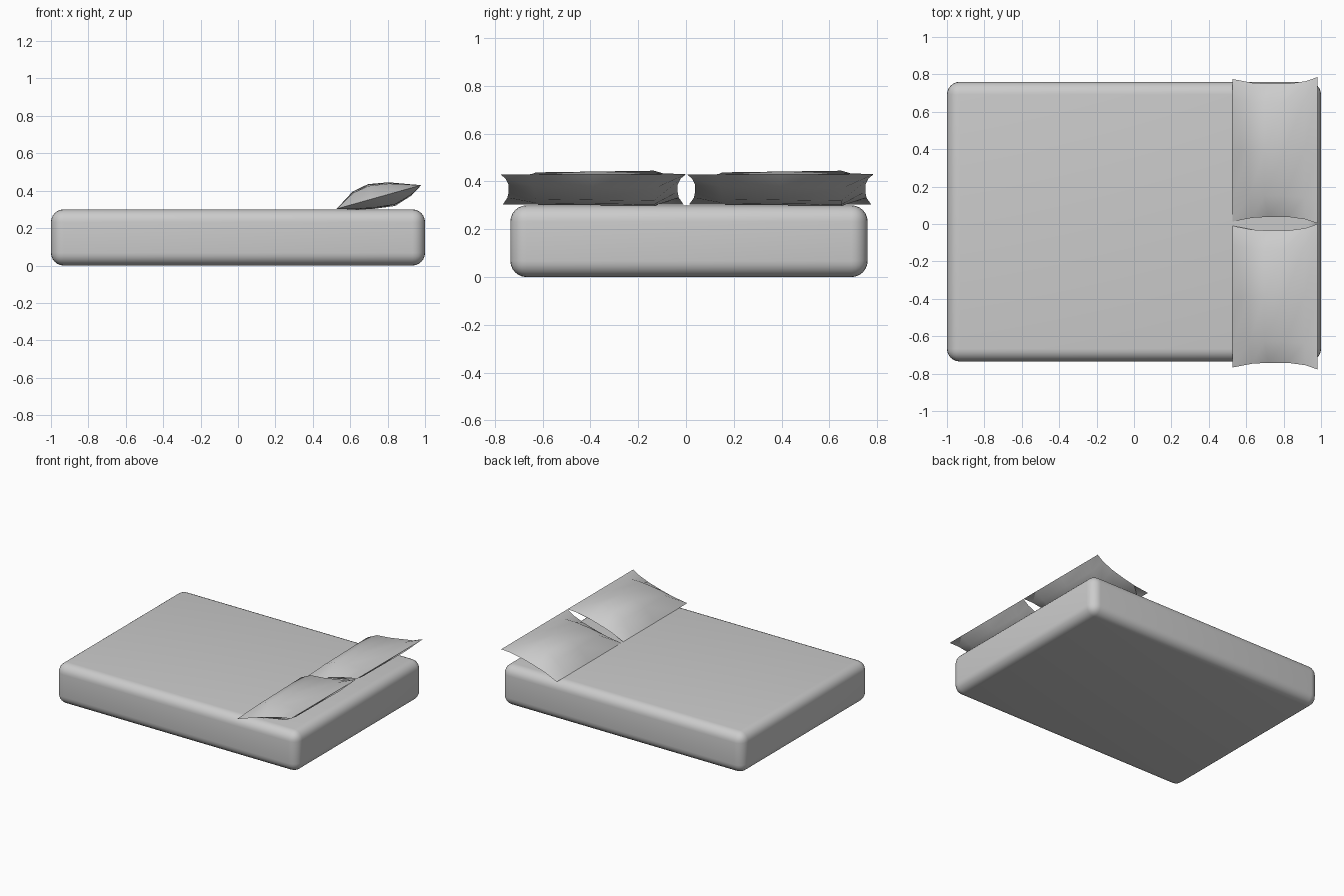
import bpy, bmesh, math
from mathutils import Vector

if "Cube" in bpy.data.objects:
    bpy.data.objects.remove(bpy.data.objects["Cube"], do_unlink=True)

fabric = bpy.data.materials.new("light_grey_fabric")
fabric.use_nodes = True
fabric.diffuse_color = (0.6, 0.6, 0.6, 1)
fabric.node_tree.nodes["Principled BSDF"].inputs["Base Color"].default_value = (0.6, 0.6, 0.6, 1)


def finish(bm, name, angle):
    bmesh.ops.recalc_face_normals(bm, faces=bm.faces)
    mesh = bpy.data.meshes.new(name)
    bm.to_mesh(mesh)
    bm.free()
    mesh.materials.append(fabric)
    obj = bpy.data.objects.new(name, mesh)
    bpy.context.collection.objects.link(obj)
    bpy.ops.object.select_all(action='DESELECT')
    obj.select_set(True)
    bpy.context.view_layer.objects.active = obj
    bpy.ops.object.shade_smooth_by_angle(angle=math.radians(angle))
    return obj


# Mattress: rounded box
bm = bmesh.new()
bmesh.ops.create_cube(bm, size=1)
for v in bm.verts:
    v.co = Vector((v.co.x * 2, v.co.y * 1.495 + 0.0125, v.co.z * 0.3 + 0.15))
bmesh.ops.bevel(bm, geom=bm.edges[:], offset=0.068, segments=6, profile=0.5, affect='EDGES')
finish(bm, "mattress", 40)

# Pillow: two puffed grids that share one seam, leaning up towards the head end
LOW, HIGH = Vector((0.527, 0, 0.303)), Vector((0.98, 0, 0.43))
NORMAL = Vector((-0.27, 0, 0.963))
ALONG = [0, 0.23, 0.42, 0.65, 0.86, 1]
ACROSS = [0, 0.16, 0.5, 0.86, 1]
TOP = [0, 0.066, 0.082, 0.062, 0.024, 0]
BOTTOM = [0, -0.035, -0.055, -0.07, -0.04, 0]
PINCH = [0.01, 0.03, 0.035, 0.035, 0.022, 0]


def pillow(name, y0, y1):
    bm = bmesh.new()
    seam = {}

    def layer(heights):
        grid = []
        for i, u in enumerate(ALONG):
            row = []
            for j, t in enumerate(ACROSS):
                border = i in (0, len(ALONG) - 1) or j in (0, len(ACROSS) - 1)
                if border and (i, j) in seam:
                    row.append(seam[i, j])
                    continue
                y = y0 + PINCH[i] + (y1 - y0 - 2 * PINCH[i]) * t
                p = LOW.lerp(HIGH, u) + Vector((0, y, 0))
                if not border:
                    p += NORMAL * heights[i] * (0.85 + 0.17 * t)
                vert = bm.verts.new(p)
                if border:
                    seam[i, j] = vert
                row.append(vert)
            grid.append(row)
        for i in range(len(ALONG) - 1):
            for j in range(len(ACROSS) - 1):
                bm.faces.new((grid[i][j], grid[i + 1][j], grid[i + 1][j + 1], grid[i][j + 1]))

    layer(TOP)
    layer(BOTTOM)
    finish(bm, name, 50)


pillow("right_pillow", -0.777, 0.0)
pillow("left_pillow", 0.003, 0.785)
